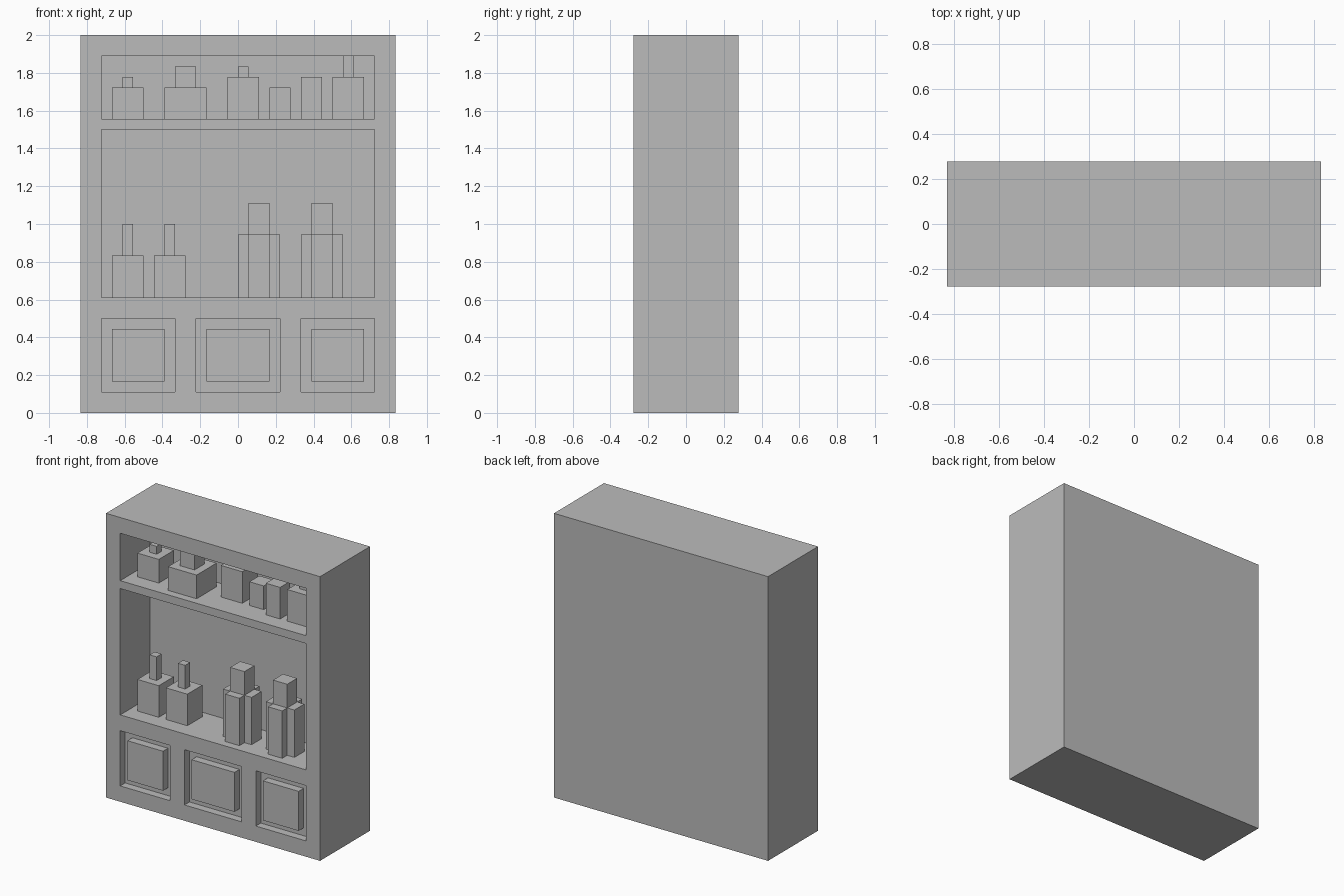
import bpy
import bmesh

cube = bpy.data.objects.get("Cube")
if cube:
    bpy.data.objects.remove(cube, do_unlink=True)

U = 1 / 18              # one modelling unit: the cabinet is 30 x 10 x 36 units
FRONT = -5              # y of the cabinet front; depths are counted back from it

grey = bpy.data.materials.new("plain_grey")
grey.use_nodes = True
grey.diffuse_color = (0.5, 0.5, 0.5, 1)
grey.node_tree.nodes["Principled BSDF"].inputs["Base Color"].default_value = (0.5, 0.5, 0.5, 1)


def prism(bm, outline, z0, z1):
    """Extrude an (x, depth) outline from z0 up to z1."""
    base = bm.faces.new([bm.verts.new((x * U, (FRONT + d) * U, z0 * U)) for x, d in outline])
    top = bmesh.ops.extrude_face_region(bm, geom=[base])["geom"]
    verts = [v for v in top if isinstance(v, bmesh.types.BMVert)]
    bmesh.ops.translate(bm, verts=verts, vec=(0, 0, (z1 - z0) * U))


def rect(x0, x1, d0, d1):
    return [(x0, d0), (x1, d0), (x1, d1), (x0, d1)]


def build(name, prisms):
    """Make one object out of (outline, z0, z1) prisms."""
    bm = bmesh.new()
    for outline, z0, z1 in prisms:
        prism(bm, outline, z0, z1)
    bmesh.ops.recalc_face_normals(bm, faces=bm.faces)
    mesh = bpy.data.meshes.new(name)
    bm.to_mesh(mesh)
    bm.free()
    mesh.materials.append(grey)
    obj = bpy.data.objects.new(name, mesh)
    bpy.context.collection.objects.link(obj)
    return obj


# Cabinet body with two shelf niches and three drawer recesses cut out
drawers = {"right": (-13, -6), "middle": (-4, 4), "left": (6, 13)}
cuts = [(rect(-13, 13, -1, 6), 28, 34), (rect(-13, 13, -1, 6), 11, 27)]
cuts += [(rect(x0, x1, -1, 1), 2, 9) for x0, x1 in drawers.values()]

cabinet = build("cabinet", [(rect(-15, 15, 0, 10), 0, 36)])
cutter = build("niche_cutter", cuts)
cutter.hide_render = True
mod = cabinet.modifiers.new("niches", "BOOLEAN")
mod.operation = "DIFFERENCE"
mod.solver = "EXACT"
mod.object = cutter
bpy.context.view_layer.objects.active = cabinet
bpy.ops.object.modifier_apply(modifier=mod.name)
bpy.data.objects.remove(cutter, do_unlink=True)

# Drawer fronts, flush with the cabinet front
for side, (x0, x1) in drawers.items():
    build(f"{side}_drawer_front", [(rect(x0 + 1, x1 - 1, 0, 1), 3, 8)])


# Square bottles and jars: a body with an optional inset neck
def bottle(name, x, depth, size, floor, height, neck=0):
    top = floor + height
    parts = [(rect(x, x + size, depth, depth + size), floor, top)]
    if neck:
        parts.append((rect(x + 1, x + size - 1, depth + 1, depth + size - 1), top, top + neck))
    build(name, parts)


bottle("upper_bottle_1", -12, 2, 3, 28, 3, 1)
bottle("upper_wide_bottle", -7, 1, 4, 28, 3, 2)
bottle("upper_bottle_2", -1, 3, 3, 28, 4, 1)
bottle("upper_small_jar", 3, 3, 2, 28, 3)
bottle("upper_tall_jar", 6, 2, 2, 28, 4)
bottle("upper_bottle_3", 9, 2, 3, 28, 4, 2)
bottle("lower_bottle_1", -12, 2, 3, 11, 4, 3)
bottle("lower_bottle_2", -8, 2, 3, 11, 4, 3)

# Cross-shaped bottles with a thick square neck
cross = [(1, 0), (3, 0), (3, 1), (4, 1), (4, 3), (3, 3),
         (3, 4), (1, 4), (1, 3), (0, 3), (0, 1), (1, 1)]
for i, x in enumerate((0, 6), 1):
    outline = [(x + a, 1 + b) for a, b in cross]
    build(f"cross_bottle_{i}", [(outline, 11, 17), (rect(x + 1, x + 3, 2, 4), 17, 20)])
